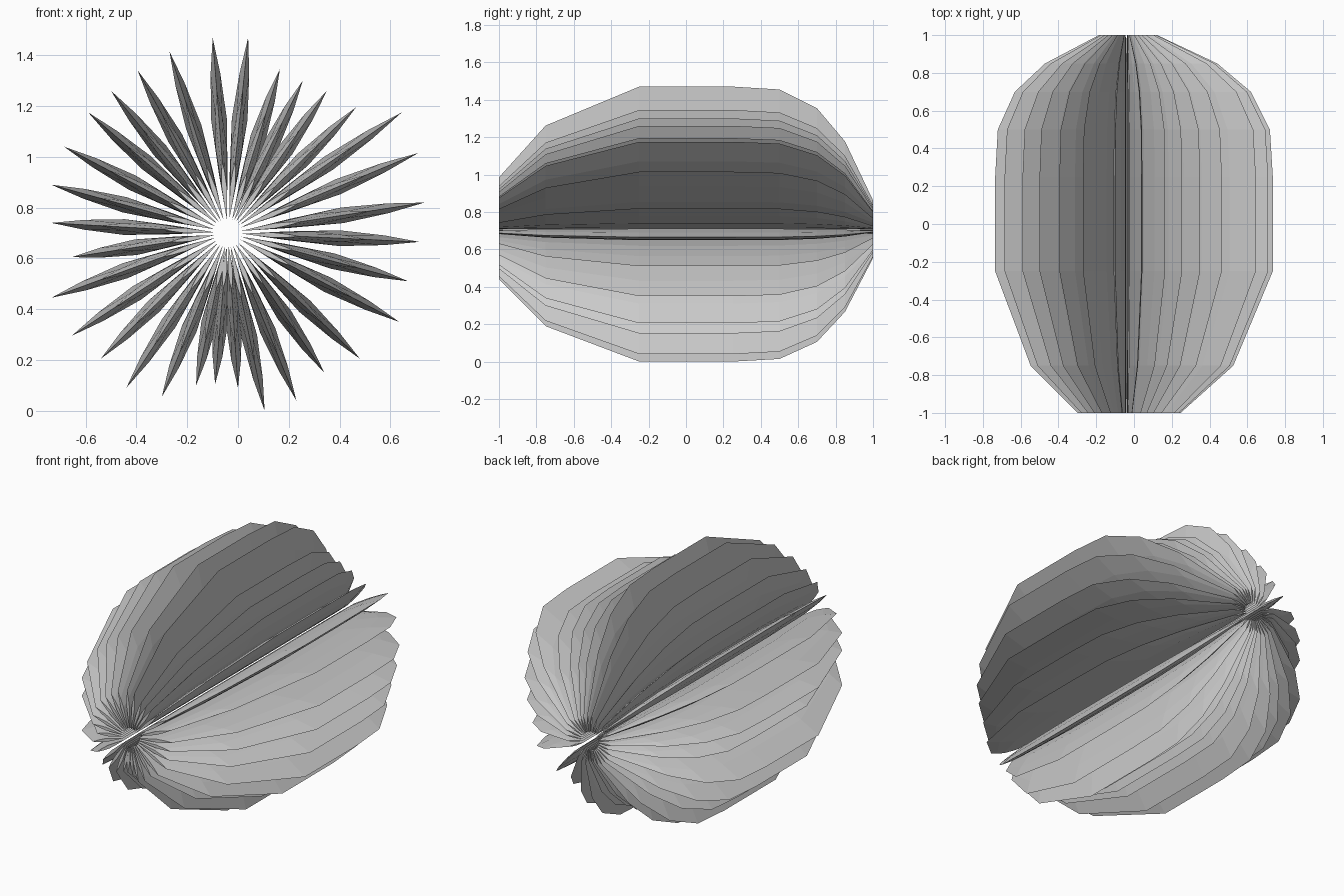
import bpy
import bmesh
from mathutils import Vector

# Remove the default object
default_object = bpy.data.objects.get("Cube")
if default_object:
    bpy.data.objects.remove(default_object, do_unlink=True)

# Single plain grey finish
grey = bpy.data.materials.new("plain_grey")
grey.use_nodes = True
colour = (0.6, 0.6, 0.6, 1)
grey.diffuse_color = colour
grey.node_tree.nodes["Principled BSDF"].inputs["Base Color"].default_value = colour

# Open hub that all fins radiate from, running along y
HUB = Vector((-.04, .7))
HUB_RADIUS = .055
MAX_THICKNESS = .062

# Outer tip of each fin (x, z), clockwise from the top
TIPS = [
    (.04, 1.47), (.165, 1.345), (.255, 1.3), (.35, 1.26),
    (.465, 1.195), (.645, 1.175), (.71, 1.015), (.735, .82),
    (.715, .665), (.67, .51), (.635, .35), (.48, .205),
    (.34, .15), (.23, .04), (.105, 0), (0, .09),
    (-.09, .105), (-.165, .1), (-.3, .055), (-.44, .09),
    (-.54, .205), (-.655, .295), (-.735, .445), (-.655, .605),
    (-.735, .74), (-.735, .89), (-.685, 1.04), (-.59, 1.175),
    (-.5, 1.26), (-.395, 1.34), (-.27, 1.415), (-.1, 1.47),
]

# Fin outline along its length: (y, share of the full reach)
OUTLINE = [(-1, .37), (-.75, .73), (-.25, 1), (.25, 1),
           (.5, .98), (.7, .85), (.85, .62), (1, .21)]

# Lens section: (share of the way outward, share of the half thickness)
SECTION = [(.25, .55), (.55, 1), (.8, .62)]


def lens_ring(bm, y, reach, full_reach, outward, sideways):
    """Add one closed lens section of a fin at the given y."""
    span = reach - HUB_RADIUS
    half = MAX_THICKNESS / 2 * span / (full_reach - HUB_RADIUS)
    loop = [(0, 0)] + SECTION + [(1, 0)]
    loop += [(along, -side) for along, side in reversed(SECTION)]
    ring = []
    for along, side in loop:
        point = HUB + outward * (HUB_RADIUS + span * along) + sideways * half * side
        ring.append(bm.verts.new((point.x, y, point.y)))
    return ring


def make_fin(name, tip):
    """Build a tapering lens-shaped blade from the hub out to its tip."""
    arm = Vector(tip) - HUB
    full_reach = arm.length
    outward = arm.normalized()
    sideways = Vector((-outward.y, outward.x))
    bm = bmesh.new()
    rings = [lens_ring(bm, y, full_reach * share, full_reach, outward, sideways)
             for y, share in OUTLINE]
    for near, far in zip(rings, rings[1:]):
        for i in range(len(near)):
            j = (i + 1) % len(near)
            bm.faces.new((near[i], near[j], far[j], far[i]))
    # Closed ends
    bm.faces.new(rings[0])
    bm.faces.new(rings[-1])
    bmesh.ops.recalc_face_normals(bm, faces=bm.faces)
    mesh = bpy.data.meshes.new(name)
    bm.to_mesh(mesh)
    bm.free()
    mesh.materials.append(grey)
    fin = bpy.data.objects.new(name, mesh)
    bpy.context.collection.objects.link(fin)
    return fin


# Full ring of fins
for number, tip in enumerate(TIPS, start=1):
    make_fin(f"radial_fin_{number}", tip)
